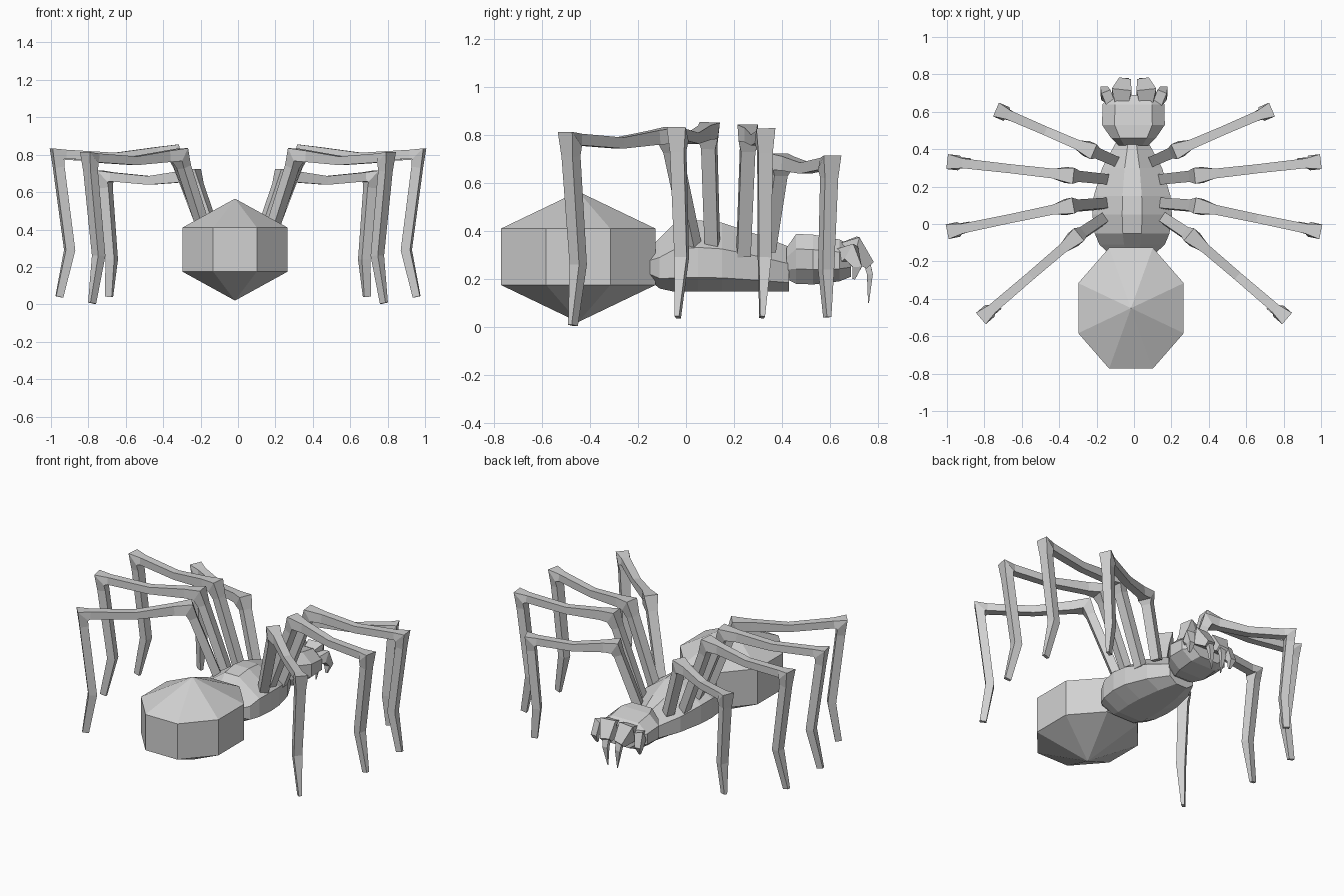
import bpy
import bmesh
import math
from mathutils import Vector

cube = bpy.data.objects.get("Cube")
if cube:
    bpy.data.objects.remove(cube, do_unlink=True)

GREY = (0.64, 0.64, 0.64, 1.0)
grey = bpy.data.materials.new("plain grey")
grey.use_nodes = True
grey.diffuse_color = GREY
grey.node_tree.nodes["Principled BSDF"].inputs["Base Color"].default_value = GREY


def loft(name, rings):
    """Skin a list of equal-sized vertex rings and cap both ends."""
    bm = bmesh.new()
    loops = [[bm.verts.new(p) for p in ring] for ring in rings]
    n = len(loops[0])
    for a, b in zip(loops, loops[1:]):
        for i in range(n):
            j = (i + 1) % n
            bm.faces.new((a[i], a[j], b[j], b[i]))
    bm.faces.new(loops[0])
    bm.faces.new(loops[-1])
    bmesh.ops.remove_doubles(bm, verts=bm.verts, dist=0.0005)
    bmesh.ops.recalc_face_normals(bm, faces=bm.faces)
    mesh = bpy.data.meshes.new(name)
    bm.to_mesh(mesh)
    bm.free()
    mesh.materials.append(grey)
    obj = bpy.data.objects.new(name, mesh)
    bpy.context.collection.objects.link(obj)
    return obj


def body_part(name, cx, sections, ridge, keel, upper, lower):
    """Eight-sided body along y; each section is y, half width, top, bottom."""
    rings = []
    for y, w, top, bottom in sections:
        h = top - bottom
        half = [(ridge * w, top), (w, bottom + upper * h),
                (w, bottom + lower * h), (keel * w, bottom)]
        pts = half + [(-x, z) for x, z in reversed(half)]
        rings.append([(cx + x, y, z) for x, z in pts])
    return loft(name, rings)


def limb(name, path, sizes, side):
    """Four-sided mitred tube; sizes are half width and half depth per point."""
    pts = [Vector(p) for p in path]
    rings = []
    for i, p in enumerate(pts):
        d1 = (p - pts[max(i - 1, 0)]).normalized()
        d2 = (pts[min(i + 1, len(pts) - 1)] - p).normalized()
        t = (d1 + d2).normalized()
        bend = max(t.dot(d2 if d2.length else d1), 0.7)
        s = (side - t * side.dot(t)).normalized()
        b = t.cross(s) / bend
        w, d = sizes[i]
        rings.append([p + s * w * u + b * d * v
                      for u, v in ((1, 1), (-1, 1), (-1, -1), (1, -1))])
    return loft(name, rings)


# Abdomen: eight-sided drum with pointed top and bottom
rings = []
for z, r in ((0.02, 0), (0.175, 1), (0.41, 1), (0.565, 0)):
    ring = []
    for k in range(8):
        a = math.pi / 8 + k * math.pi / 4
        ring.append((-0.016 + 0.305 * r * math.cos(a), -0.45 + 0.35 * r * math.sin(a), z))
    rings.append(ring)
loft("abdomen", rings)

# Thorax and head
body_part("thorax", -0.01, [
    (-0.16, 0.12, 0.32, 0.20), (-0.11, 0.175, 0.37, 0.16), (-0.05, 0.20, 0.43, 0.147),
    (0.05, 0.213, 0.445, 0.147), (0.15, 0.205, 0.435, 0.147),
    (0.30, 0.16, 0.385, 0.147), (0.43, 0.09, 0.335, 0.147)], 0.25, 0.45, 0.62, 0.2)
body_part("head", -0.003, [
    (0.42, 0.08, 0.33, 0.20), (0.46, 0.12, 0.388, 0.18), (0.53, 0.168, 0.385, 0.177),
    (0.64, 0.165, 0.365, 0.19), (0.69, 0.12, 0.34, 0.21)], 0.6, 0.55, 0.7, 0.3)

# Legs: hip, knee, ankle, bend and foot for each pair
LEGS = {
    "front_leg": ((0.11, 0.34, 0.32), (0.235, 0.395, 0.69), (0.71, 0.60, 0.685),
                  (0.675, 0.585, 0.24), (0.69, 0.59, 0.04)),
    "second_leg": ((0.15, 0.24, 0.30), (0.345, 0.26, 0.81), (0.968, 0.33, 0.80),
                   (0.90, 0.328, 0.29), (0.955, 0.318, 0.04)),
    "third_leg": ((0.15, 0.11, 0.33), (0.345, 0.095, 0.82), (0.968, -0.035, 0.805),
                  (0.90, -0.018, 0.29), (0.955, -0.035, 0.04)),
    "rear_leg": ((0.16, 0.03, 0.33), (0.31, -0.07, 0.80), (0.795, -0.485, 0.785),
                 (0.745, -0.45, 0.26), (0.78, -0.472, 0.006)),
}
SIZES = [(0.028, 0.026), (0.03, 0.026), (0.043, 0.032), (0.026, 0.03), (0.024, 0.023),
         (0.026, 0.024), (0.04, 0.03), (0.03, 0.026), (0.026, 0.025), (0.01, 0.02)]
for label, joints in LEGS.items():
    for sign, word in ((1, "left"), (-1, "right")):
        hip, knee, ankle, bend, foot = [Vector((sign * x, y, z)) for x, y, z in joints]
        out = ankle - knee
        side = Vector((-out.y, out.x, 0)).normalized()
        sag = knee.lerp(ankle, 0.5) - Vector((0, 0, 0.025))
        path = [hip, hip.lerp(knee, 0.86), knee, knee.lerp(sag, 0.28), sag,
                sag.lerp(ankle, 0.85), ankle, ankle.lerp(bend, 0.14), bend, foot]
        limb(word + "_" + label, path, SIZES, side)

# Jaws with downward fangs, and short feelers beside them
for sign, word in ((1, "left"), (-1, "right")):
    across = Vector((1, 0, 0))
    jaw = [(0.065, 0.65, 0.31), (0.066, 0.705, 0.325), (0.048, 0.765, 0.262)]
    limb(word + "_jaw", [(sign * x, y, z) for x, y, z in jaw],
         [(0.035, 0.04), (0.053, 0.045), (0.032, 0.02)], across)
    fang = [(0.048, 0.752, 0.28), (0.046, 0.768, 0.22), (0.035, 0.762, 0.10)]
    limb(word + "_fang", [(sign * x, y, z) for x, y, z in fang],
         [(0.022, 0.014), (0.018, 0.012), (0.002, 0.002)], across)
    feeler = [(0.125, 0.65, 0.30), (0.15, 0.69, 0.31), (0.16, 0.715, 0.25), (0.155, 0.70, 0.20)]
    limb(word + "_feeler", [(sign * x, y, z) for x, y, z in feeler],
         [(0.025, 0.03), (0.027, 0.028), (0.02, 0.018), (0.006, 0.006)], across)
